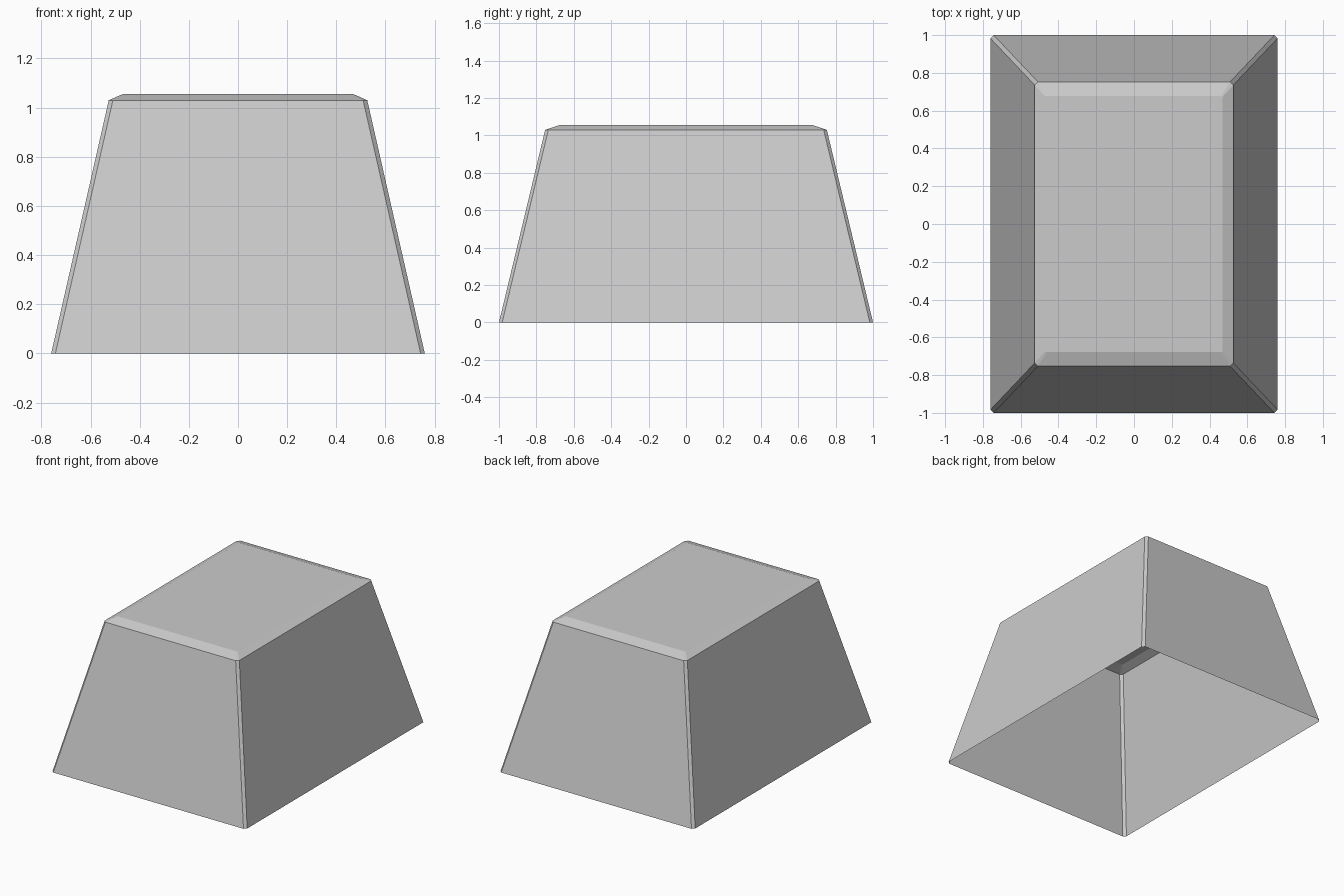
import bpy
import bmesh

if "Cube" in bpy.data.objects:
    bpy.data.objects.remove(bpy.data.objects["Cube"])


def ring(bm, hx, hy, z, c):
    """Rectangle outline with cut corners, counter-clockwise from above."""
    pts = [(hx, -hy + c), (hx, hy - c), (hx - c, hy), (-hx + c, hy),
           (-hx, hy - c), (-hx, -hy + c), (-hx + c, -hy), (hx - c, -hy)]
    return [bm.verts.new((x, y, z)) for x, y in pts]


# Open-bottomed tapered shell: base, shoulder and bevelled top outlines
bm = bmesh.new()
rings = [ring(bm, 0.76, 1.0, 0.0, 0.017),
         ring(bm, 0.526, 0.753, 1.03, 0.017),
         ring(bm, 0.469, 0.678, 1.055, 0.006)]
for low, high in zip(rings, rings[1:]):
    for i in range(8):
        j = (i + 1) % 8
        bm.faces.new((low[i], low[j], high[j], high[i]))

# Flat top panel
bm.faces.new(rings[-1])

mesh = bpy.data.meshes.new("tapered_keycap_shell")
bm.to_mesh(mesh)
bm.free()
shell = bpy.data.objects.new("tapered_keycap_shell", mesh)
bpy.context.collection.objects.link(shell)
